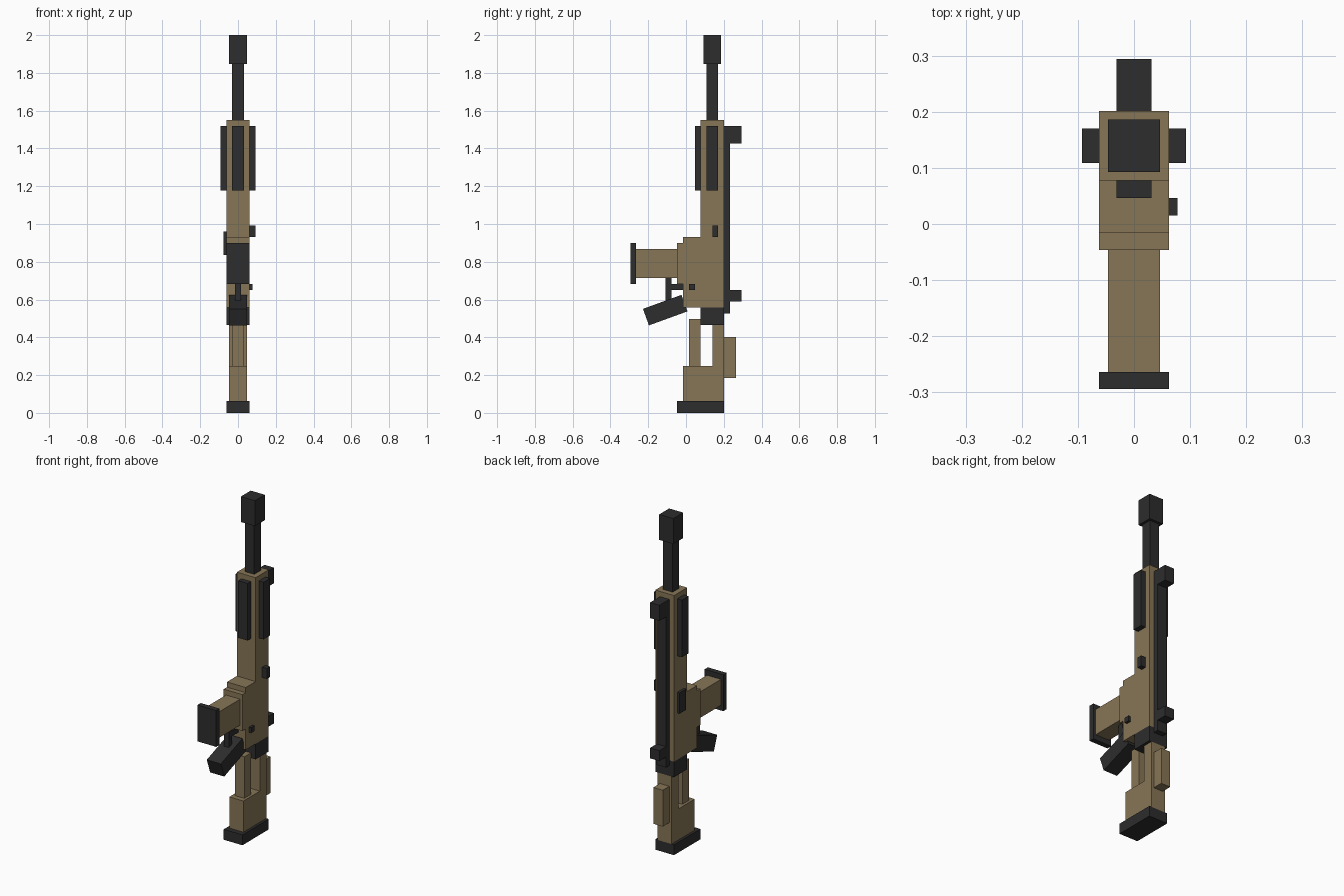
import bpy
import bmesh
import math
from mathutils import Matrix, Vector

default_cube = bpy.data.objects.get("Cube")
if default_cube:
    bpy.data.objects.remove(default_cube, do_unlink=True)

# The model sits on a regular grid: UNIT is one grid step, Y_SHIFT centres the depth
UNIT = 0.031
Y_SHIFT = 9.5


def make_material(name, rgb):
    colour = (*rgb, 1)
    material = bpy.data.materials.new(name)
    material.diffuse_color = colour
    material.use_nodes = True
    shader = material.node_tree.nodes["Principled BSDF"]
    shader.inputs["Base Color"].default_value = colour
    return material


tan = make_material("desert tan", (0.245, 0.18, 0.095))
black = make_material("matte black", (0.026, 0.026, 0.026))


def add_box(name, material, x, y, z, tilt=0):
    """Box between grid limits; x is a half width or a (low, high) pair."""
    if not isinstance(x, tuple):
        x = (-x, x)
    y = [value - Y_SHIFT for value in y]
    limits = (x, y, z)
    centre = Vector([(low + high) / 2 for low, high in limits]) * UNIT
    size = Vector([high - low for low, high in limits]) * UNIT
    bm = bmesh.new()
    bmesh.ops.create_cube(bm, size=1, matrix=Matrix.Diagonal(size).to_4x4())
    mesh = bpy.data.meshes.new(name)
    bm.to_mesh(mesh)
    bm.free()
    mesh.materials.append(material)
    part = bpy.data.objects.new(name, mesh)
    part.location = centre
    part.rotation_euler.x = math.radians(tilt)
    bpy.context.collection.objects.link(part)
    return part


# Stock
add_box("butt_plate", black, x=2, y=(8, 16), z=(0, 2))
add_box("stock_base", tan, x=1.5, y=(9, 16), z=(2, 8))
add_box("stock_front_strut", tan, x=1, y=(10, 12), z=(8, 16))
add_box("stock_rear_strut", tan, x=1.5, y=(14, 16), z=(8, 15))
add_box("cheek_rest", tan, x=1, y=(16, 18), z=(6, 13))
add_box("stock_hinge", black, x=2, y=(12, 16), z=(15, 18))

# Receiver and handguard
add_box("receiver", tan, x=2, y=(9, 16), z=(18, 30))
add_box("handguard", tan, x=2, y=(12, 16), z=(30, 50))

# Magazine
add_box("magazine_well", tan, x=2, y=(8, 9), z=(22, 29))
add_box("magazine", tan, x=1.5, y=(1, 8), z=(23, 28))
add_box("magazine_base", black, x=2, y=(0, 1), z=(22, 29))

# Grip and trigger
add_box("grip", black, x=1.5, y=(2.45, 9.45), z=(16.05, 19.05), tilt=20)
add_box("trigger_guard", black, x=0.5, y=(6, 7), z=(18.7, 23))
add_box("trigger_guard_bar", black, x=0.5, y=(7, 9), z=(21, 22))

# Barrel
add_box("barrel", black, x=1, y=(13, 15), z=(50, 59.6))
add_box("muzzle", black, x=1.5, y=(12.5, 15.5), z=(59.6, 64.5))

# Rails on the handguard
add_box("front_rail", black, x=1, y=(11, 12), z=(38, 49))
for name, x in (("left_rail", (2, 3)), ("right_rail", (-3, -2))):
    add_box(name, black, x=x, y=(13, 15), z=(38, 49))

# Sight rail along the back
add_box("sight_rail", black, x=1, y=(16, 17), z=(17, 49))
for name, z in (("front_sight", (46, 49)), ("rear_sight", (19, 21))):
    add_box(name, black, x=1, y=(17, 19), z=z)

# Controls on the receiver sides
add_box("charging_handle", black, x=(2, 3), y=(14, 15), z=(30, 32))
add_box("selector_button", black, x=(2, 2.5), y=(10, 11), z=(21, 22))
add_box("ejection_port", black, x=(-2.5, -2), y=(13, 15), z=(27, 31))
